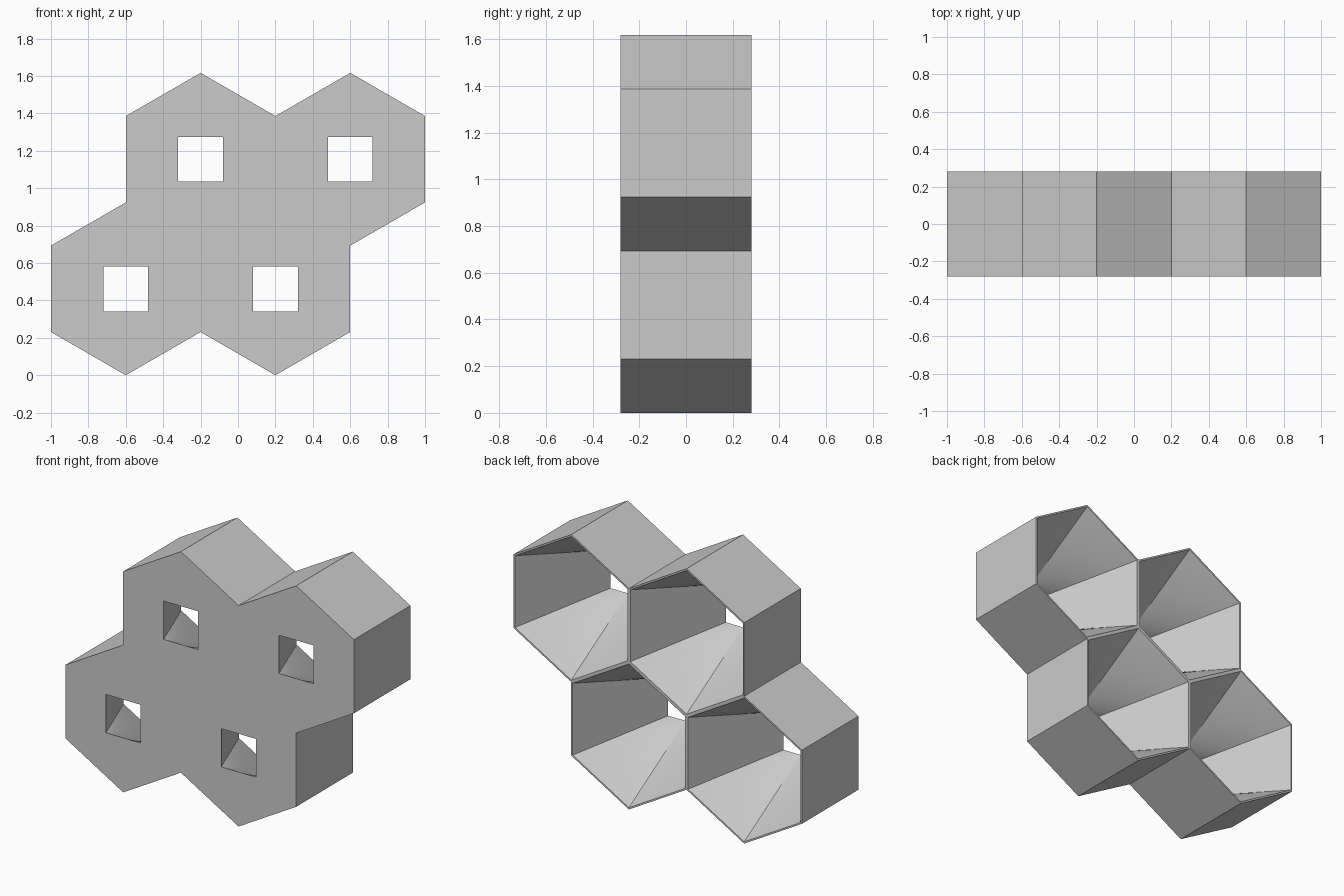
import bpy
import bmesh
from math import sin, cos, radians, sqrt
from mathutils import Vector

cube = bpy.data.objects.get("Cube")
if cube:
    bpy.data.objects.remove(cube)

HALF_WIDTH = 0.4                      # centre of cell to flat side
RADIUS = HALF_WIDTH * 2 / sqrt(3)     # centre of cell to corner
DEPTH = 0.28                          # half of the block depth
HOLE = 0.12                           # half of the square opening
WALL = 0.01                           # rim thickness per cell
SEGMENTS, STEPS = 8, 14

# One flat grey for the whole block
grey = bpy.data.materials.new("light grey")
grey.use_nodes = True
colour = (0.6, 0.6, 0.6, 1)
grey.diffuse_color = colour
grey.node_tree.nodes["Principled BSDF"].inputs["Base Color"].default_value = colour

# Two staggered rows of two cells
cells = [Vector((x, RADIUS + row * RADIUS * 1.5))
         for row, xs in enumerate([(-0.6, 0.2), (-0.2, 0.6)]) for x in xs]


def loop(corners):
    """Split every side of a closed outline into equal segments."""
    return [a.lerp(b, s / SEGMENTS)
            for a, b in zip(corners, corners[1:] + corners[:1])
            for s in range(SEGMENTS)]


def hexagon(flat):
    r = flat * 2 / sqrt(3)
    return loop([Vector((r * cos(radians(90 - 60 * k)), r * sin(radians(90 - 60 * k))))
                 for k in range(6)])


outer = hexagon(HALF_WIDTH)
inner = hexagon(HALF_WIDTH - WALL)
square = loop([Vector((x * HOLE, z * HOLE))
               for x, z in [(0, 1), (1, 1), (1, -1), (0, -1), (-1, -1), (-1, 1)]])

bm = bmesh.new()


def ring(centre, outline, y):
    return [bm.verts.new((centre.x + p.x, y, centre.y + p.y)) for p in outline]


def bridge(a, b, keep=lambda side: True):
    n = len(a)
    for i in range(n):
        if keep(i // SEGMENTS):
            j = (i + 1) % n
            bm.faces.new((a[i], a[j], b[j], b[i]))


for c in cells:
    def exposed(side):
        angle = radians(60 - 60 * side)
        beyond = c + Vector((cos(angle), sin(angle))) * HALF_WIDTH * 2
        return all((beyond - other).length > 0.1 for other in cells)

    front = ring(c, outer, -DEPTH)
    back = ring(c, outer, DEPTH)
    # Funnel from the square front opening to the hexagonal back opening
    funnel = [ring(c, [s.lerp(h, k / STEPS) for s, h in zip(square, inner)],
                   -DEPTH + 2 * DEPTH * k / STEPS) for k in range(STEPS + 1)]
    bridge(front, funnel[0])          # front plate around the opening
    for a, b in zip(funnel, funnel[1:]):
        bridge(a, b)
    bridge(funnel[-1], back)          # thin back rim
    bridge(back, front, exposed)      # outside walls only

bmesh.ops.remove_doubles(bm, verts=bm.verts[:], dist=0.0005)
bmesh.ops.recalc_face_normals(bm, faces=bm.faces[:])

mesh = bpy.data.meshes.new("honeycomb_block")
bm.to_mesh(mesh)
bm.free()
mesh.materials.append(grey)
mesh.shade_smooth()
mesh.set_sharp_from_angle(angle=radians(15))
block = bpy.data.objects.new("honeycomb_block", mesh)
bpy.context.collection.objects.link(block)
